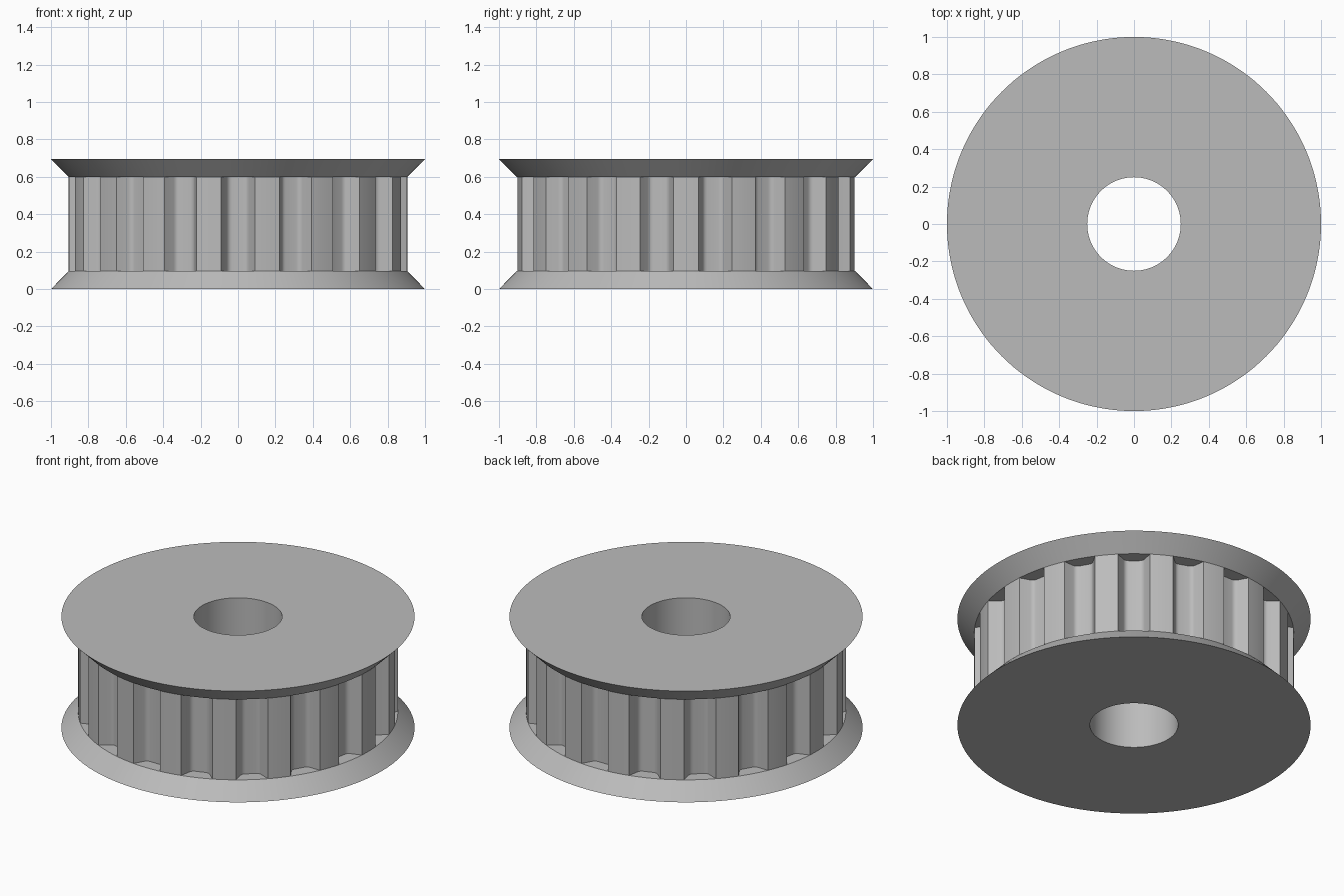
import bpy, bmesh, math
from mathutils import Vector, Matrix

if "Cube" in bpy.data.objects:
    bpy.data.objects.remove(bpy.data.objects["Cube"])

HEIGHT, FLANGE_H = 0.695, 0.096
RIM_R, TOOTH_R, FLOOR_R, BORE_R = 1.0, 0.905, 0.825, 0.25
TEETH, SEGMENTS = 18, 144
PITCH = math.tau / TEETH

metal = bpy.data.materials.new("grey metal")
metal.use_nodes = True
grey = (0.5, 0.5, 0.5, 1)
metal.diffuse_color = grey
metal.node_tree.nodes["Principled BSDF"].inputs["Base Color"].default_value = grey


def finish(name, bm, angle=30):
    mesh = bpy.data.meshes.new(name)
    bm.to_mesh(mesh)
    bm.free()
    mesh.materials.append(metal)
    obj = bpy.data.objects.new(name, mesh)
    bpy.context.collection.objects.link(obj)
    bpy.ops.object.select_all(action='DESELECT')
    obj.select_set(True)
    bpy.context.view_layer.objects.active = obj
    bpy.ops.object.shade_smooth_by_angle(angle=math.radians(angle))
    return obj


def skin(bm, rings):
    """Join consecutive closed rings of points with quads."""
    loops = [[bm.verts.new(p) for p in ring] for ring in rings]
    for low, high in zip(loops, loops[1:]):
        for i in range(len(low)):
            j = (i + 1) % len(low)
            bm.faces.new((low[i], low[j], high[j], high[i]))


def circle(r, z):
    return [(r * math.cos(math.tau * i / SEGMENTS), r * math.sin(math.tau * i / SEGMENTS), z)
            for i in range(SEGMENTS)]


def fillet(a, corner, b, size, steps=4):
    """Round a corner with a short quadratic arc."""
    p = corner + (a - corner).normalized() * size
    q = corner + (b - corner).normalized() * size
    return [p.lerp(corner, t / steps).lerp(corner.lerp(q, t / steps), t / steps)
            for t in range(steps + 1)]


# Bottom flange: flat outer face, sloped rim and inner shelf; the top one is its mirror
for name, flip in (("bottom_flange", False), ("top_flange", True)):
    bm = bmesh.new()
    skin(bm, [circle(BORE_R, 0), circle(RIM_R, 0),
              circle(TOOTH_R, FLANGE_H), circle(FLOOR_R - 0.05, FLANGE_H)])
    if flip:
        bmesh.ops.transform(bm, verts=bm.verts,
                            matrix=Matrix.Translation((0, 0, HEIGHT)) @ Matrix.Scale(-1, 4, (0, 0, 1)))
        bmesh.ops.reverse_faces(bm, faces=bm.faces)
    finish(name, bm)

# Bore wall, facing inward
bm = bmesh.new()
skin(bm, [circle(BORE_R, HEIGHT), circle(BORE_R, 0)])
finish("bore", bm)

# One groove with rounded floor corners, followed by the curved tip of a tooth
half = 0.0915
lip_angle = math.asin(half / TOOTH_R)
lip = TOOTH_R * math.cos(lip_angle)
left, right = Vector((lip, -half)), Vector((lip, half))
floor_l, floor_r = Vector((FLOOR_R, -0.05)), Vector((FLOOR_R, 0.05))
tooth = [left, *fillet(left, floor_l, floor_r, 0.02),
         *fillet(floor_l, floor_r, right, 0.02)]
steps = 6
for i in range(steps):
    a = lip_angle + (PITCH - 2 * lip_angle) * i / steps
    tooth.append(Vector((TOOTH_R * math.cos(a), TOOTH_R * math.sin(a))))

# Repeat the tooth around the hub, with a groove at the front centre
outline = []
for k in range(TEETH):
    turn = Matrix.Rotation(k * PITCH - math.pi / 2, 2)
    outline += [turn @ p for p in tooth]
bm = bmesh.new()
skin(bm, [[(p.x, p.y, z) for p in outline] for z in (FLANGE_H, HEIGHT - FLANGE_H)])
finish("toothed_hub", bm)
